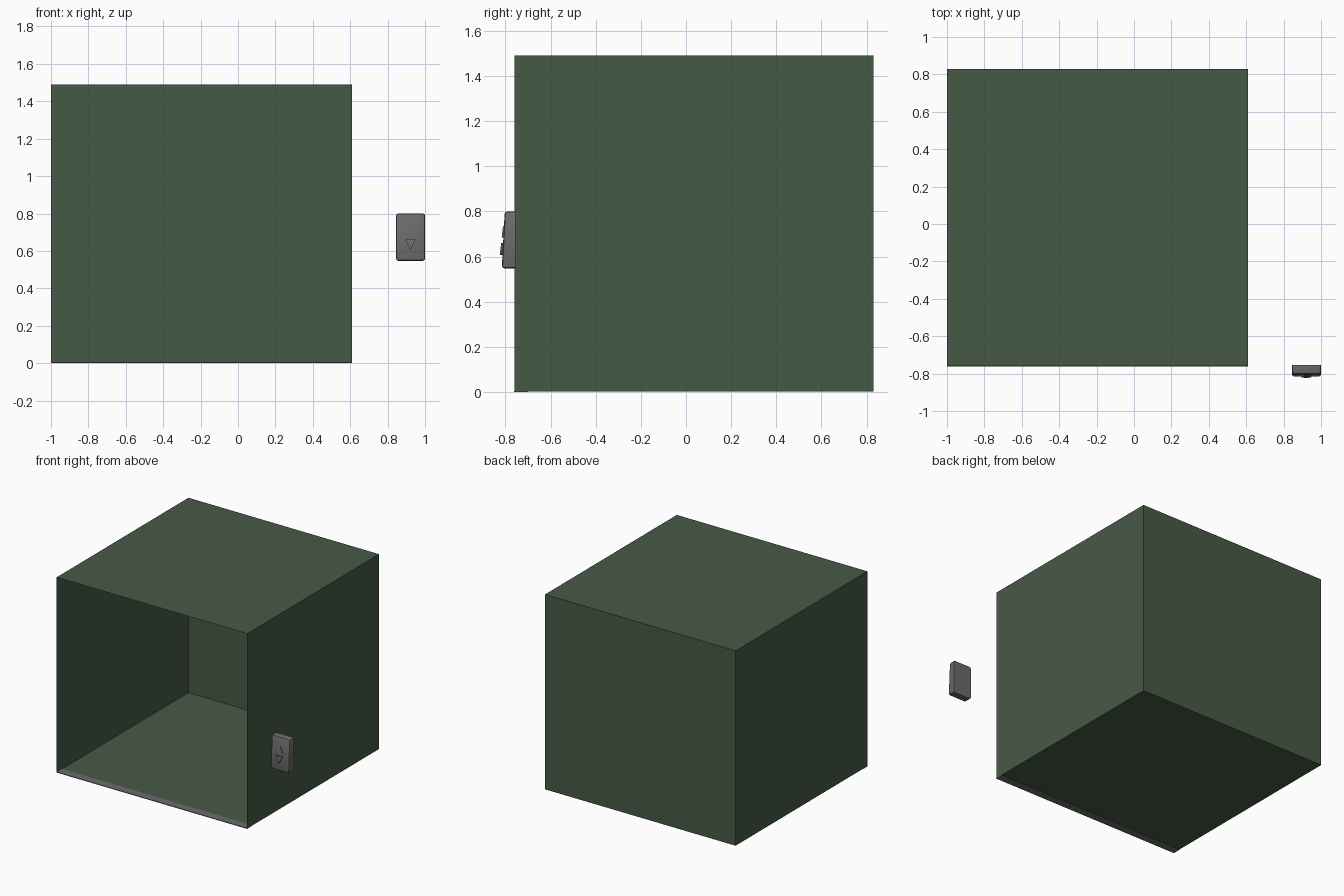
import bpy, bmesh
from mathutils import Vector

if "Cube" in bpy.data.objects:
    bpy.data.objects.remove(bpy.data.objects["Cube"])


def material(name, rgb):
    m = bpy.data.materials.new(name)
    m.diffuse_color = (*rgb, 1)
    m.use_nodes = True
    m.node_tree.nodes["Principled BSDF"].inputs["Base Color"].default_value = m.diffuse_color
    return m


GREEN = material("dark_green", (0.062, 0.101, 0.060))
GREY = material("metal_grey", (0.150, 0.150, 0.150))


def finish(bm, name, mat):
    bmesh.ops.recalc_face_normals(bm, faces=bm.faces)
    me = bpy.data.meshes.new(name)
    bm.to_mesh(me)
    bm.free()
    ob = bpy.data.objects.new(name, me)
    bpy.context.collection.objects.link(ob)
    me.materials.append(mat)
    return ob


def box(lo, hi):
    bm = bmesh.new()
    bmesh.ops.create_cube(bm, size=1)
    for v in bm.verts:
        v.co = Vector([lo[i] if v.co[i] < 0 else hi[i] for i in range(3)])
    return bm


# Lift cabin: thin sheet box, open at the front
bm = box((-1, -0.76, 0.002), (0.61, 0.83, 1.49))
front = [f for f in bm.faces if f.calc_center_median().y < -0.75]
bmesh.ops.delete(bm, geom=front, context='FACES_ONLY')
finish(bm, "cabin", GREEN)

# Door sill strip along the front of the floor
finish(box((-1, -0.762, 0.0), (0.61, -0.70, 0.005)), "door_sill", GREY)

# Call panel: front leans back toward the top, bevelled except at the wall side
bm = box((0.845, -0.816, 0.547), (1.0, -0.755, 0.80))
for v in bm.verts:
    if v.co.y < -0.8 and v.co.z > 0.7:
        v.co.y = -0.803
edges = [e for e in bm.edges if any(v.co.y < -0.79 for v in e.verts)]
bmesh.ops.bevel(bm, geom=edges, offset=0.012, segments=2, profile=0.5, affect='EDGES')
panel = finish(bm, "call_panel", GREY)
bpy.context.view_layer.objects.active = panel
panel.select_set(True)
bpy.ops.object.shade_smooth_by_angle(angle=0.6)


# Triangular call buttons, tilted with the panel
def button(name, z_base, z_tip):
    bm = bmesh.new()
    pts = [(0.895, z_base), (0.948, z_base), (0.9215, z_tip)]
    rings = []
    for depth in (0.0, 0.018):
        rings.append([bm.verts.new((x, -0.825 + (z - 0.605) * 0.11 + depth, z))
                      for x, z in pts])
    a, b = rings
    bm.faces.new(a)
    bm.faces.new(b[::-1])
    for i in range(3):
        j = (i + 1) % 3
        bm.faces.new((a[i], a[j], b[j], b[i]))
    finish(bm, name, GREY)


button("up_button", 0.685, 0.735)
button("down_button", 0.66, 0.607)
